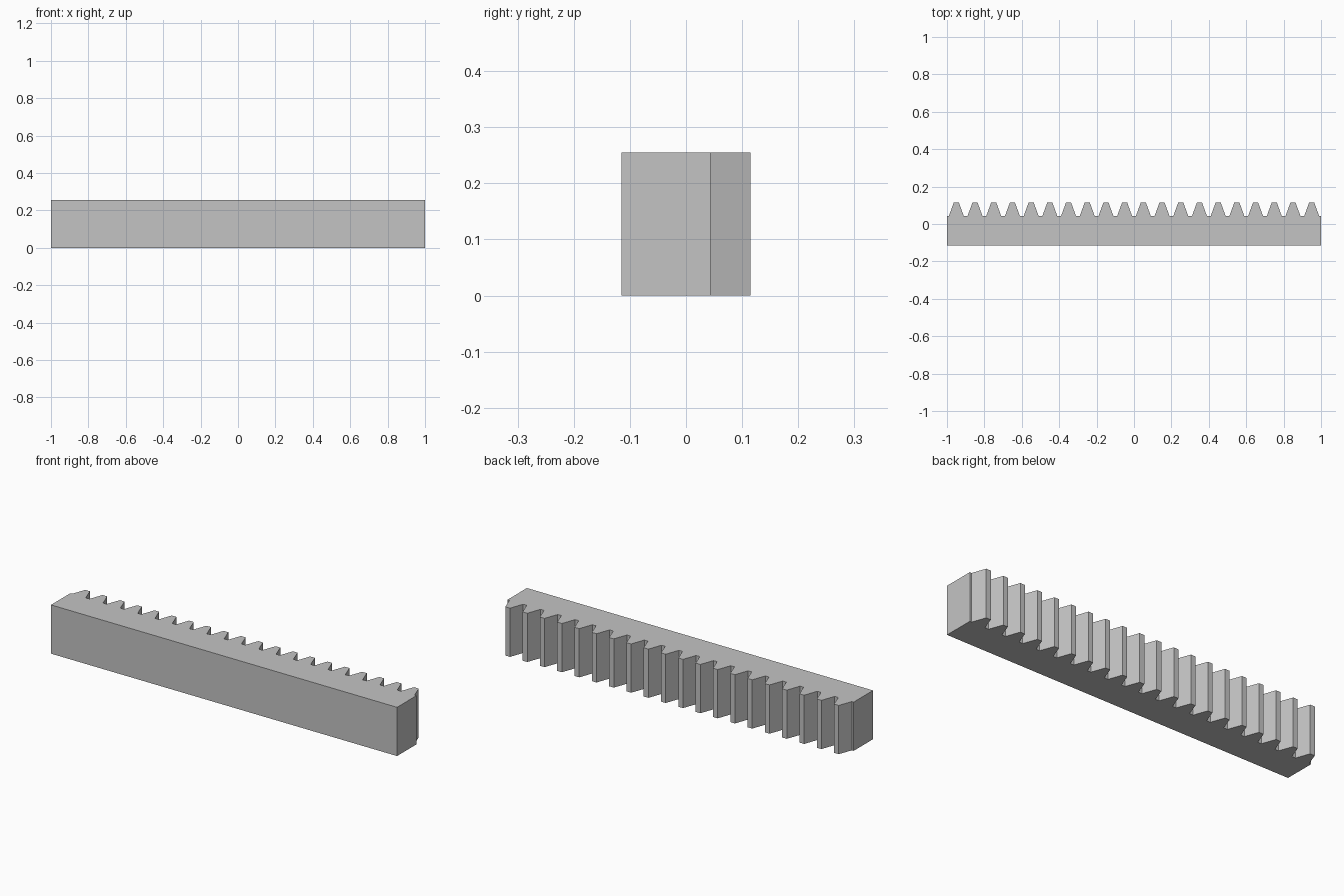
import bpy
import bmesh
import math

cube = bpy.data.objects.get("Cube")
if cube:
    bpy.data.objects.remove(cube, do_unlink=True)

# Gear proportions: everything follows from the tooth count
TEETH = 20
LENGTH = 2.0
PITCH = LENGTH / TEETH
MODULE = PITCH / math.pi
SLOPE = math.tan(math.radians(20))
HEIGHT = 8 * MODULE
BACK = 7.25 * MODULE / 2           # tooth tips face +y
ROOT = BACK - 2.25 * MODULE
TIP_HALF = PITCH / 4 - MODULE * SLOPE
ROOT_HALF = PITCH / 4 + 1.25 * MODULE * SLOPE

steel = bpy.data.materials.new("grey steel")
steel.use_nodes = True
colour = (0.55, 0.55, 0.55, 1)
steel.diffuse_color = colour
steel.node_tree.nodes["Principled BSDF"].inputs["Base Color"].default_value = colour

# Outline of the bar with its row of trapezoid teeth, seen from above
outline = [(-LENGTH / 2, ROOT), (-LENGTH / 2, -BACK),
           (LENGTH / 2, -BACK), (LENGTH / 2, ROOT)]
for i in reversed(range(TEETH)):
    x = -LENGTH / 2 + (i + 0.5) * PITCH
    outline += [(x + ROOT_HALF, ROOT), (x + TIP_HALF, BACK),
                (x - TIP_HALF, BACK), (x - ROOT_HALF, ROOT)]

# Raise the outline into the solid rack
bm = bmesh.new()
base = bm.faces.new([bm.verts.new((x, y, 0)) for x, y in outline])
raised = bmesh.ops.extrude_face_region(bm, geom=[base], use_keep_orig=True)
top = [v for v in raised["geom"] if isinstance(v, bmesh.types.BMVert)]
bmesh.ops.translate(bm, verts=top, vec=(0, 0, HEIGHT))
bmesh.ops.recalc_face_normals(bm, faces=bm.faces)

mesh = bpy.data.meshes.new("gear_rack")
bm.to_mesh(mesh)
bm.free()
mesh.materials.append(steel)
rack = bpy.data.objects.new("gear_rack", mesh)
bpy.context.collection.objects.link(rack)
